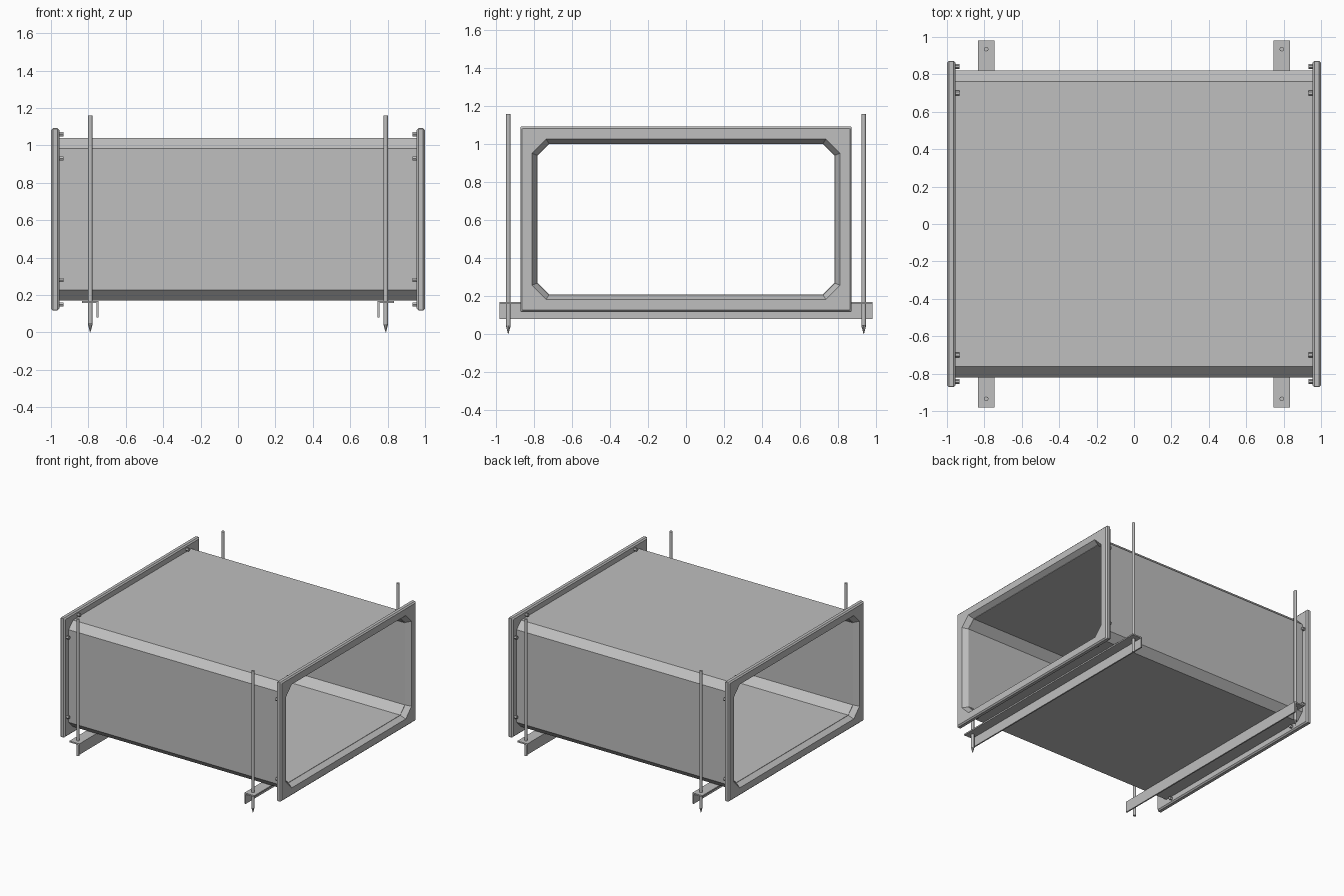
import bpy, bmesh, math
from mathutils import Matrix, Vector

if "Cube" in bpy.data.objects:
    bpy.data.objects.remove(bpy.data.objects["Cube"])

steel = bpy.data.materials.new("galvanised_grey")
steel.use_nodes = True
GREY = (0.52, 0.52, 0.52, 1)
steel.diffuse_color = GREY
steel.node_tree.nodes["Principled BSDF"].inputs["Base Color"].default_value = GREY

MID_Z = 0.605  # height of the duct axis


def finish(name, bm):
    bmesh.ops.recalc_face_normals(bm, faces=bm.faces)
    mesh = bpy.data.meshes.new(name)
    bm.to_mesh(mesh)
    bm.free()
    mesh.materials.append(steel)
    obj = bpy.data.objects.new(name, mesh)
    bpy.context.collection.objects.link(obj)
    return obj


def octagon(bm, x, hy, hz, c):
    """Rectangle with cut corners, standing across the x axis."""
    pts = []
    for sy, sz in ((1, 1), (-1, 1), (-1, -1), (1, -1)):
        pair = [(sy * hy, sz * (hz - c)), (sy * (hy - c), sz * hz)]
        pts += pair if sy * sz > 0 else pair[::-1]
    return [bm.verts.new((x, y, z + MID_Z)) for y, z in pts]


def closed_loft(name, sections):
    """Join rings in order, and the last to the first."""
    bm = bmesh.new()
    rings = [octagon(bm, *s) for s in sections]
    for a, b in zip(rings, rings[1:] + rings[:1]):
        for i in range(8):
            j = (i + 1) % 8
            bm.faces.new((a[i], a[j], b[j], b[i]))
    return finish(name, bm)


def cylinder(bm, centre, r1, r2, depth, sides, axis="Z"):
    turn = Matrix.Rotation(math.pi / 2, 4, "Y") if axis == "X" else Matrix()
    bmesh.ops.create_cone(bm, cap_ends=True, segments=sides, radius1=r1, radius2=r2,
                          depth=depth, matrix=Matrix.Translation(centre) @ turn)


def box(bm, lo, hi):
    lo, hi = Vector(lo), Vector(hi)
    bmesh.ops.create_cube(bm, size=1, matrix=Matrix.Translation((lo + hi) / 2)
                          @ Matrix.Diagonal((*(hi - lo), 1)))


# Duct body with chamfered corners
closed_loft("duct_body", [(-0.96, 0.82, 0.435, 0.057), (0.96, 0.82, 0.435, 0.057),
                          (0.96, 0.78, 0.395, 0.06), (-0.96, 0.78, 0.395, 0.06)])

for side, label in ((1, "left"), (-1, "right")):
    # End flange with softened rim and flared opening
    closed_loft(label + "_flange", [
        (side * x, hy, hz, c) for x, hy, hz, c in (
            (0.955, 0.862, 0.477, 0.003), (0.965, 0.872, 0.487, 0.003),
            (0.99, 0.872, 0.487, 0.003), (1.0, 0.862, 0.477, 0.003),
            (1.0, 0.81, 0.422, 0.075), (0.955, 0.78, 0.395, 0.06))])

    # Two bolt ends beside every flange corner
    bm = bmesh.new()
    for sy in (1, -1):
        for sz in (1, -1):
            for y, z in ((0.70, 0.455), (0.842, 0.325)):
                cylinder(bm, (side * 0.946, sy * y, MID_Z + sz * z), 0.013, 0.013, 0.024, 6, "X")
    finish(label + "_flange_bolts", bm)

    # Angle iron support under the duct
    bm = bmesh.new()
    xs = sorted((side * 0.745, side * 0.835))
    box(bm, (xs[0], -0.982, 0.158), (xs[1], 0.982, 0.169))
    xs = sorted((side * 0.745, side * 0.756))
    box(bm, (xs[0], -0.982, 0.08), (xs[1], 0.982, 0.158))
    finish(label + "_angle_support", bm)

    # Hanging rods, one of each pair ending in a point
    for sy, end in ((-1, "front"), (1, "back")):
        bm = bmesh.new()
        x, y = side * 0.79, sy * 0.935
        cylinder(bm, (x, y, 0.6025), 0.0125, 0.0125, 1.115, 8)
        if side * sy < 0:
            cylinder(bm, (x, y, 0.0225), 0.001, 0.0125, 0.045, 8)
        rod = finish(f"{end}_{label}_hanging_rod", bm)
        for face in rod.data.polygons:
            face.use_smooth = abs(face.normal.z) < 0.1
